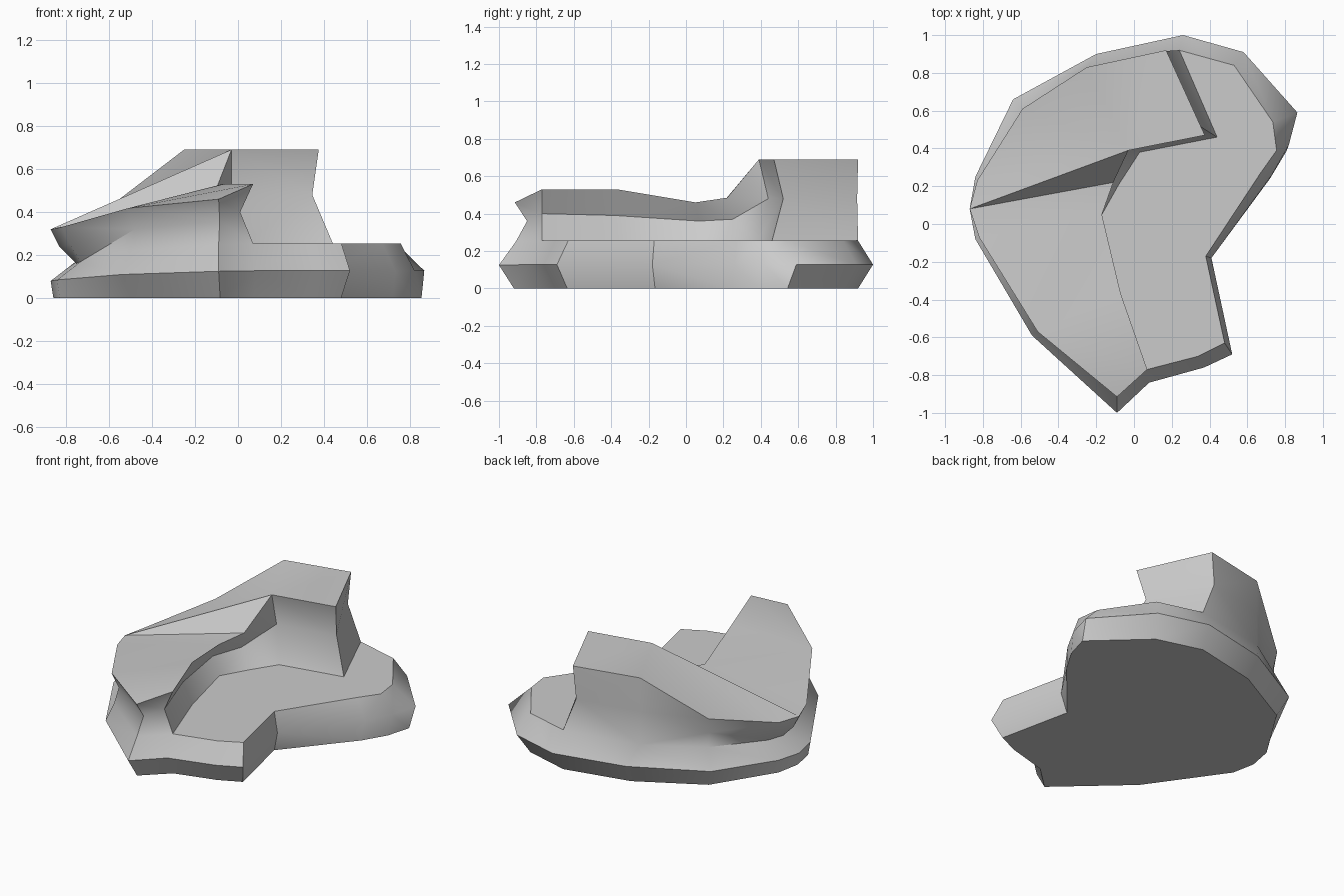
import bpy, bmesh

# Widest outline of the lower ledge, starting at the front tip, counter-clockwise
outline = [(-.09, -1), (.08, -.84), (.37, -.76), (.52, -.69), (.41, -.18), (.73, .26),
           (.82, .42), (.865, .59), (.58, .91), (.26, 1), (-.2, .9), (-.64, .66),
           (-.84, .25), (-.87, .08), (-.84, -.08), (-.54, -.59)]
# Upper rim of the lower ledge
rim = [(-.09, -.91, .25), (.07, -.77, .255), (.34, -.70, .255), (.48, -.63, .255),
       (.38, -.17, .255), (.67, .27, .255), (.755, .39, .255), (.735, .54, .255),
       (.53, .84, .255), (.24, .92, .255), (-.25, .83, .255), (-.58, .60, .24),
       (-.74, .21, .18), (-.75, .07, .16), (-.73, -.06, .17), (-.50, -.56, .22)]
# Foot of the upper ledge's inner wall, between rim points 1 and 9
foot = [(-.07, -.37, .255), (-.17, .05, .255), (-.08, .21, .255), (.03, .38, .255), (.44, .46, .255)]
# Pinched middle and top of the upper ledge: inner wall, then back, left and tip
middle = [(.01, -.77, .40), (-.13, -.38, .39), (-.23, .07, .36), (-.15, .25, .37),
          (-.03, .44, .48), (.345, .52, .48), (.15, .915, .48),
          (-.25, .83, .47), (-.58, .59, .33), (-.80, .22, .25), (-.83, .08, .24),
          (-.78, -.06, .25), (-.48, -.54, .32), (-.085, -.85, .36)]
top = [(.07, -.77, .53), (-.07, -.37, .53), (-.17, .05, .46), (-.11, .22, .485),
       (-.03, .39, .69), (.375, .47, .69), (.17, .92, .69),
       (-.25, .83, .69), (-.59, .61, .43), (-.83, .23, .325), (-.87, .08, .32),
       (-.82, -.07, .33), (-.51, -.57, .418), (-.09, -.915, .46)]

bm = bmesh.new()


def ring(points):
    return [bm.verts.new(p) for p in points]


def bridge(a, b):
    n = len(a)
    for i in range(n):
        j = (i + 1) % n
        bm.faces.new((a[i], a[j], b[j], b[i]))


# Lower ledge: bottom, bulge and rim
r_bottom = ring([(x * (.985 if abs(x) > .7 else .92), y * .92, 0) for x, y in outline])
r_bulge = ring([(x, y, r[2] / 2) for (x, y), r in zip(outline, rim)])
r_rim = ring(rim)
r_foot = ring(foot)
bm.faces.new(r_bottom[::-1])
bridge(r_bottom, r_bulge)
bridge(r_bulge, r_rim)
bm.faces.new(r_rim[1:10] + r_foot[::-1])

# Upper ledge walls
base = [r_rim[1]] + r_foot + r_rim[9:] + [r_rim[0]]
r_mid, r_top = ring(middle), ring(top)
bridge(base, r_mid)
bridge(r_mid, r_top)

# Upper ledge surface: flat shelf, slope, valley and front sheet
for f in [(4, 5, 6, 7), (4, 7, 8), (4, 8, 9), (4, 9, 10), (3, 4, 10), (2, 3, 10),
          (2, 10, 11), (2, 11, 12), (1, 2, 12), (0, 1, 12), (0, 12, 13)]:
    bm.faces.new([r_top[i] for i in f])

bmesh.ops.recalc_face_normals(bm, faces=bm.faces)
bmesh.ops.triangulate(bm, faces=bm.faces)
mesh = bpy.data.meshes.new("layered_rock")
bm.to_mesh(mesh)
bm.free()
rock = bpy.data.objects.new("layered_rock", mesh)
bpy.context.collection.objects.link(rock)
bpy.context.view_layer.objects.active = rock
rock.select_set(True)
bpy.ops.object.shade_smooth_by_angle(angle=.75)
